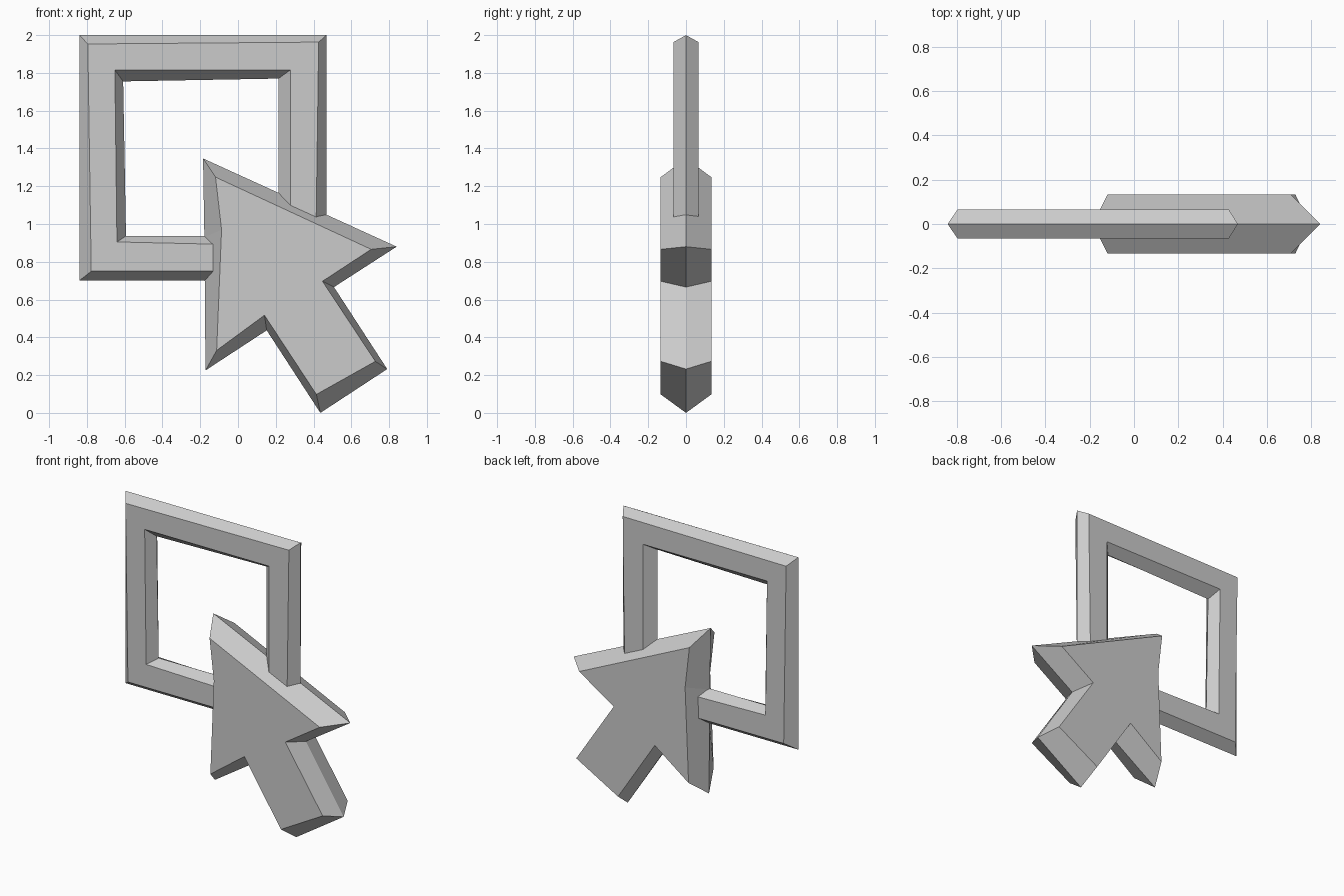
import bpy, bmesh

if "Cube" in bpy.data.objects:
    bpy.data.objects.remove(bpy.data.objects["Cube"])


def ridged_plate(name, ridge, face, half):
    """Flat plate with a pointed rim: front outline, mid ridge, back outline."""
    bm = bmesh.new()
    loops = [[bm.verts.new((x, y, z)) for x, z in pts]
             for pts, y in ((face, -half), (ridge, 0), (face, half))]
    n = len(ridge)
    bm.faces.new(loops[0])
    bm.faces.new(loops[2][::-1])
    for a, b in zip(loops, loops[1:]):
        for i in range(n):
            j = (i + 1) % n
            bm.faces.new((a[j], a[i], b[i], b[j]))
    bmesh.ops.recalc_face_normals(bm, faces=bm.faces)
    mesh = bpy.data.meshes.new(name)
    bm.to_mesh(mesh)
    bm.free()
    obj = bpy.data.objects.new(name, mesh)
    bpy.context.collection.objects.link(obj)
    return obj


# Pointer arrow, clockwise from its top left tip
arrow = ridged_plate(
    "pointer_arrow",
    [(-.185, 1.347), (.84, .88), (.508, .666), (.79, .232),
     (.436, 0), (.152, .437), (-.172, .225), (-.178, .93)],
    [(-.119, 1.248), (.705, .866), (.447, .697), (.727, .273),
     (.415, .098), (.14, .517), (-.113, .331), (-.087, .97)],
    .134)

# Open square frame, both ends running into the arrow
frame = ridged_plate(
    "square_frame",
    [(.03, .70), (-.84, .70), (-.84, 2), (.468, 2), (.468, .88),
     (.214, .88), (.214, 1.77), (-.608, 1.755), (-.593, .936), (.03, .936)],
    [(.02, .75), (-.777, .75), (-.795, 1.953), (.427, 1.963), (.412, .9),
     (.277, .9), (.277, 1.815), (-.652, 1.815), (-.641, .905), (.02, .89)],
    .066)

# Weld the frame onto the arrow and remove the hidden overlap
weld = arrow.modifiers.new("weld_frame", "BOOLEAN")
weld.operation = "UNION"
weld.solver = "EXACT"
weld.object = frame
bpy.context.view_layer.objects.active = arrow
bpy.ops.object.modifier_apply(modifier=weld.name)
bpy.data.objects.remove(frame)
arrow.name = "arrow_with_frame"
